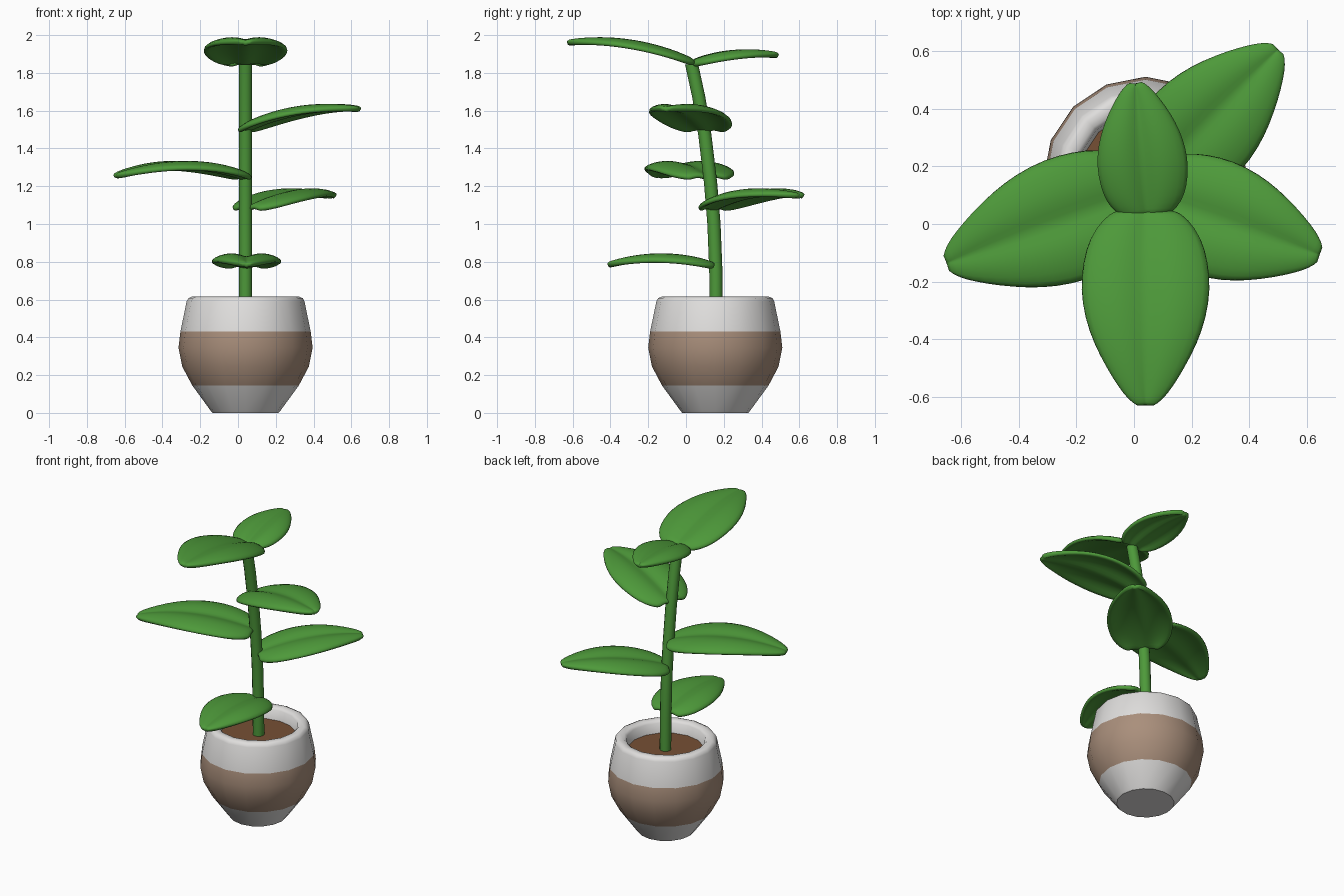
import bpy, bmesh, math

if "Cube" in bpy.data.objects:
    bpy.data.objects.remove(bpy.data.objects["Cube"])


def material(name, rgb):
    m = bpy.data.materials.new(name)
    m.diffuse_color = (*rgb, 1)
    m.use_nodes = True
    m.node_tree.nodes["Principled BSDF"].inputs["Base Color"].default_value = m.diffuse_color
    return m


GREEN = material("leaf green", (0.075, 0.32, 0.042))
WHITE = material("pot white", (0.74, 0.73, 0.72))
TAN = material("pot tan", (0.40, 0.275, 0.20))
SOIL = material("soil brown", (0.18, 0.08, 0.035))


def finish(bm, name, mats, angle=None):
    bmesh.ops.recalc_face_normals(bm, faces=bm.faces)
    me = bpy.data.meshes.new(name)
    bm.to_mesh(me)
    bm.free()
    ob = bpy.data.objects.new(name, me)
    bpy.context.collection.objects.link(ob)
    for m in mats:
        me.materials.append(m)
    for p in me.polygons:
        p.use_smooth = True
    if angle:
        bpy.ops.object.select_all(action='DESELECT')
        ob.select_set(True)
        bpy.context.view_layer.objects.active = ob
        bpy.ops.object.shade_smooth_by_angle(angle=math.radians(angle))
    return ob


def rings(levels, sides):
    """Capped tube through rings given as (x, y, z, radius)."""
    bm = bmesh.new()
    loops = [[bm.verts.new((x + r * math.cos(k * math.tau / sides),
                            y + r * math.sin(k * math.tau / sides), z))
              for k in range(sides)] for x, y, z, r in levels]
    for a, b in zip(loops, loops[1:]):
        for k in range(sides):
            j = (k + 1) % sides
            bm.faces.new((a[k], a[j], b[j], b[k]))
    bm.faces.new(loops[0][::-1])
    bm.faces.new(loops[-1])
    return bm


# Pot: lathed profile, hollow at the top, with a tan band
CX, CY = 0.04, 0.155
profile = [(0.175, 0), (0.185, 0.012), (0.282, 0.145), (0.335, 0.245), (0.355, 0.345),
           (0.345, 0.43), (0.312, 0.59), (0.303, 0.607), (0.285, 0.615),
           (0.255, 0.612), (0.24, 0.598), (0.228, 0.52)]
bm = rings([(CX, CY, z, r) for r, z in profile], 16)
for f in bm.faces:
    f.material_index = int(0.145 < f.calc_center_median().z < 0.43)
finish(bm, "pot", [WHITE, TAN], 40)

# Soil disc
finish(rings([(CX, CY, 0.51, 0.23), (CX, CY, 0.535, 0.23)], 16), "soil", [SOIL], 40)

# Stem: leaning gently forward
stem = [(0.16, 0.52), (0.158, 0.75), (0.148, 1.0), (0.13, 1.22), (0.10, 1.47),
        (0.068, 1.67), (0.03, 1.845)]
finish(rings([(CX, y, z, 0.035) for y, z in stem], 12), "stem", [GREEN], 40)

# Leaf outline as (fraction of length, fraction of half width)
OUTLINE = [(0, 0.45), (0.05, 0.68), (0.14, 0.88), (0.26, 0.98), (0.4, 1.02), (0.55, 0.95),
           (0.68, 0.81), (0.8, 0.62), (0.9, 0.42), (0.96, 0.27), (1, 0.1)]
# Cross-section height: groove at the midrib, a bulge on each side, lower rim
SECTION = [(-1, -0.01), (-0.75, 0.014), (-0.45, 0.025), (-0.2, 0.016), (0, 0),
           (0.2, 0.016), (0.45, 0.025), (0.75, 0.014), (1, -0.01)]


def leaf(name, base, heading, length, half, z0, zm, z1):
    """Arched leaf; z0, zm, z1 are spine heights at base, middle and tip."""
    a = math.radians(heading)
    ux, uy = math.cos(a), math.sin(a)
    bm = bmesh.new()
    grid = []
    for t, w in OUTLINE:
        z = z0 + (4 * zm - 3 * z0 - z1) * t + (2 * z0 + 2 * z1 - 4 * zm) * t * t
        d = length * t
        grid.append([bm.verts.new((base[0] + ux * d - uy * s * w * half,
                                   base[1] + uy * d + ux * s * w * half,
                                   z + h * w)) for s, h in SECTION])
    for r, q in zip(grid, grid[1:]):
        for k in range(len(SECTION) - 1):
            bm.faces.new((r[k], q[k], q[k + 1], r[k + 1]))
    ob = finish(bm, name, [GREEN])
    mod = ob.modifiers.new("thickness", 'SOLIDIFY')
    mod.thickness, mod.offset = 0.03, 0
    ob.modifiers.new("rounding", 'SUBSURF').levels = 1
    ob.modifiers["rounding"].render_levels = 1


# Leaves from bottom to top
leaf("leaf_lowest", (0.045, 0.15), 270, 0.565, 0.185, 0.77, 0.81, 0.78)
leaf("leaf_back_right", (0.045, 0.135), 46, 0.655, 0.20, 1.075, 1.15, 1.145)
leaf("leaf_left", (0.04, 0.115), 200, 0.735, 0.22, 1.24, 1.3, 1.25)
leaf("leaf_right", (0.03, 0.105), 341, 0.65, 0.208, 1.49, 1.588, 1.605)
leaf("leaf_top_front", (0.04, 0.045), 270, 0.675, 0.223, 1.845, 1.942, 1.957)
leaf("leaf_top_back", (0.045, 0.03), 95, 0.46, 0.157, 1.84, 1.887, 1.89)
